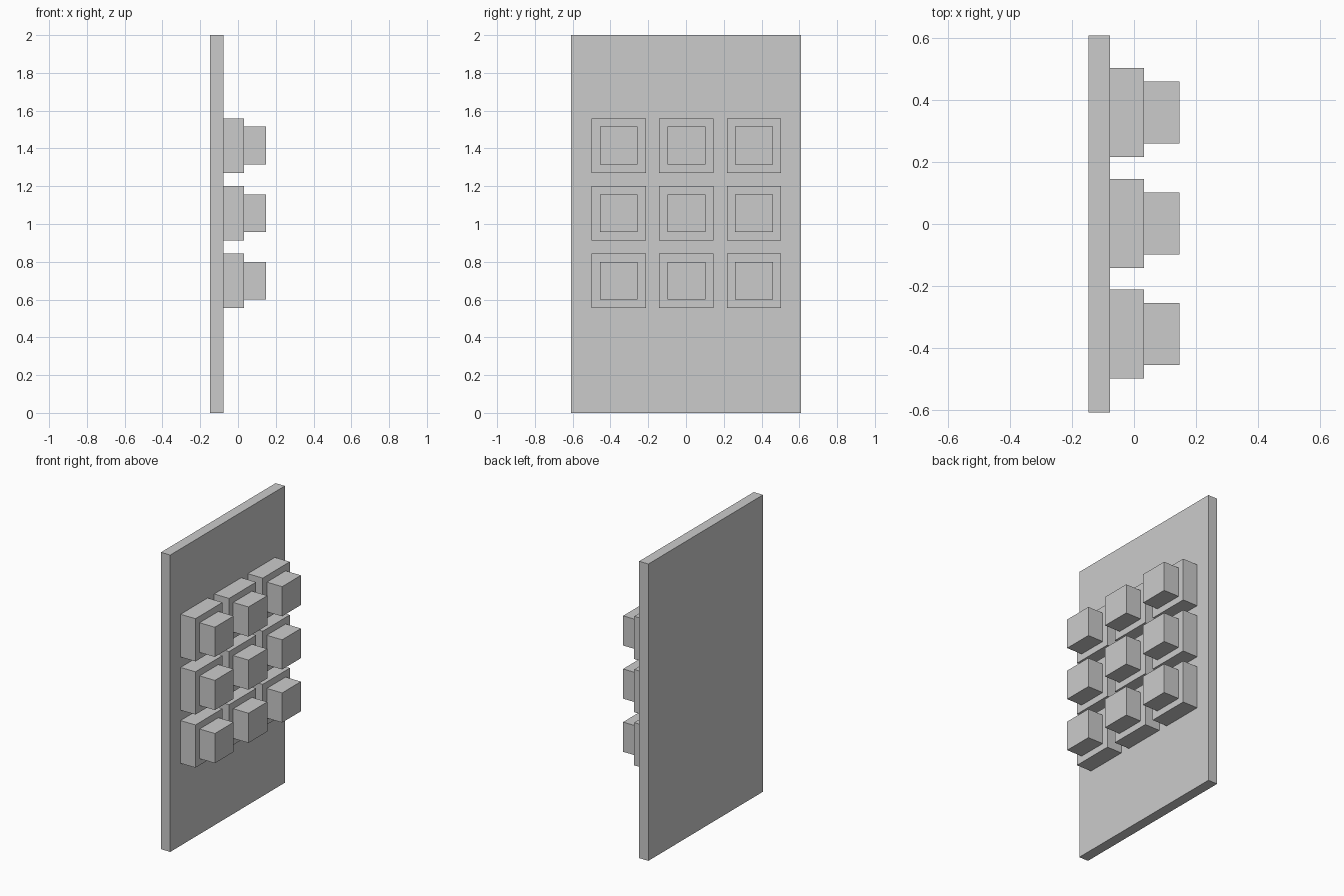
import bpy

cube = bpy.data.objects.get("Cube")
if cube:
    bpy.data.objects.remove(cube, do_unlink=True)

grey = bpy.data.materials.new("plain grey")
grey.use_nodes = True
colour = (0.6, 0.6, 0.6, 1)
grey.diffuse_color = colour
grey.node_tree.nodes["Principled BSDF"].inputs["Base Color"].default_value = colour


def box(name, x0, x1, y, z, width, height):
    """Box from x0 to x1, centred on y and z."""
    bpy.ops.mesh.primitive_cube_add(size=1, location=((x0 + x1) / 2, y, z))
    ob = bpy.context.object
    ob.name = name
    ob.scale = (x1 - x0, width, height)
    bpy.ops.object.transform_apply(location=False, rotation=False, scale=True)
    ob.data.materials.append(grey)


# Upright panel
PANEL_BACK, PANEL_FACE, STEP, TIP = -0.147, -0.078, 0.033, 0.147
box("panel", PANEL_BACK, PANEL_FACE, 0, 1, 1.22, 2)

# Three by three grid of stepped buttons
PITCH = 0.358
for row_name, row in (("lower", -1), ("middle", 0), ("upper", 1)):
    for col_name, col in (("front", -1), ("centre", 0), ("back", 1)):
        y, z = 0.002 + col * PITCH, 1.057 + row * PITCH
        label = f"{row_name}_{col_name}"
        box(f"button_base_{label}", PANEL_FACE, STEP, y, z, 0.288, 0.288)
        box(f"button_cap_{label}", STEP, TIP, y, z, 0.2, 0.2)
